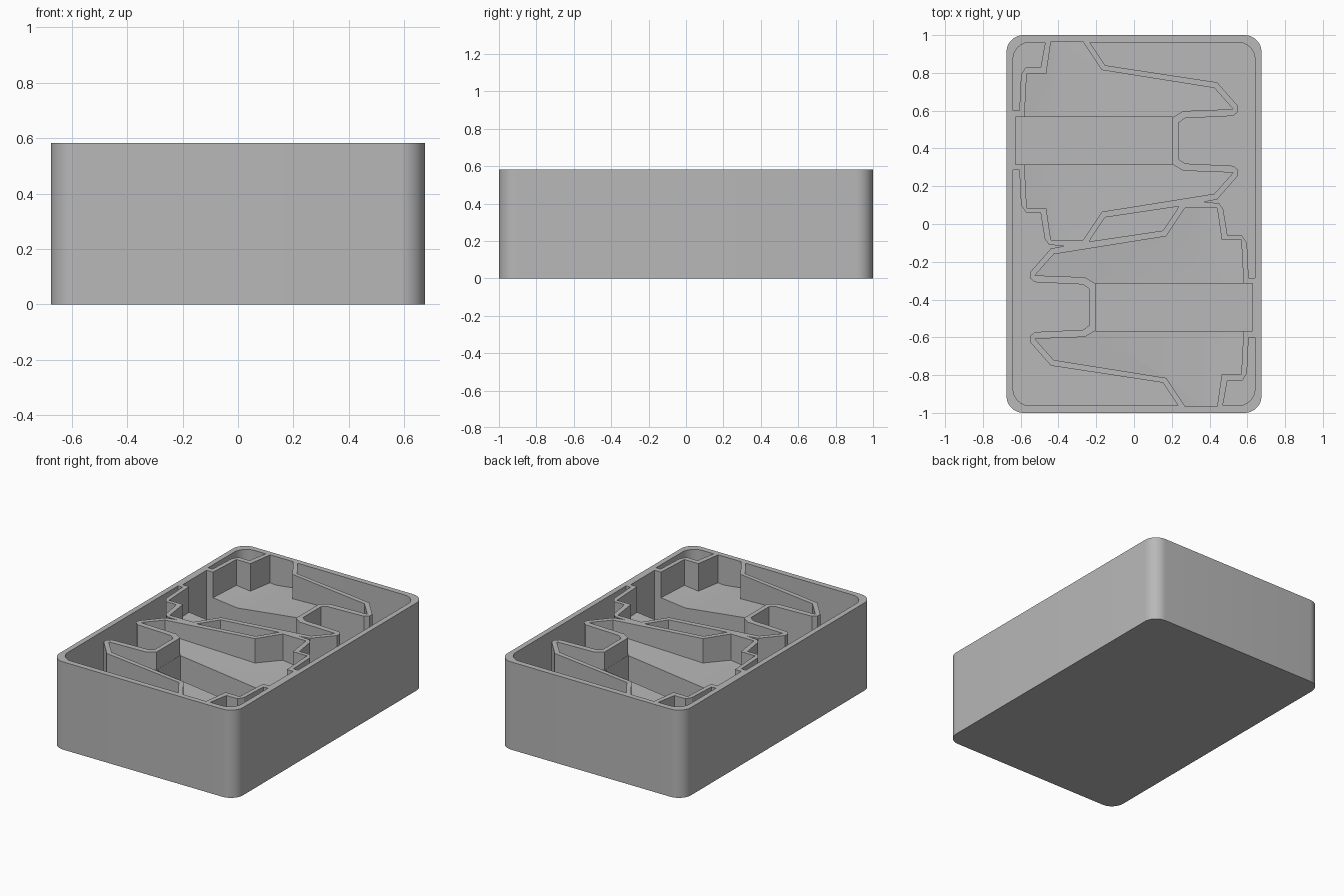
import bpy, bmesh, math

if "Cube" in bpy.data.objects:
    bpy.data.objects.remove(bpy.data.objects["Cube"])

HEIGHT, TOP = 0.583, 0.7
BASE = 0.04          # thickness under the deep pockets
MID = 0.44           # centre line of one craft-shaped recess
CREASE = -0.4        # where the recess floor is lowest

grey = bpy.data.materials.new("plain grey")
grey.use_nodes = True
colour = (0.48, 0.48, 0.48, 1)
grey.diffuse_color = colour
grey.node_tree.nodes["Principled BSDF"].inputs["Base Color"].default_value = colour


def corner(cx, cy, r, start, steps=12):
    """Quarter circle of points, counter-clockwise from an angle in degrees."""
    return [(cx + r * math.cos(math.radians(start + 90 * i / steps)),
             cy + r * math.sin(math.radians(start + 90 * i / steps)))
            for i in range(steps + 1)]


def prism(name, points, low, high, floor=None):
    """Upright solid from an outline; floor(x) may shape its underside."""
    bm = bmesh.new()
    face = bm.faces.new([bm.verts.new((x, y, low)) for x, y in points])
    extruded = bmesh.ops.extrude_face_region(bm, geom=[face])["geom"]
    for v in extruded:
        if isinstance(v, bmesh.types.BMVert):
            v.co.z = high
    if floor:
        bmesh.ops.bisect_plane(bm, geom=bm.verts[:] + bm.edges[:] + bm.faces[:],
                               plane_co=(CREASE, 0, 0), plane_no=(1, 0, 0))
        for v in bm.verts:
            if v.co.z < high - 0.01:
                v.co.z = floor(v.co.x)
    bmesh.ops.recalc_face_normals(bm, faces=bm.faces)
    mesh = bpy.data.meshes.new(name)
    bm.to_mesh(mesh)
    bm.free()
    mesh.materials.append(grey)
    obj = bpy.data.objects.new(name, mesh)
    bpy.context.collection.objects.link(obj)
    return obj


def recess_floor(x):
    return HEIGHT - 0.19 + (0.12 * (x - CREASE) if x > CREASE else 0.11 * (CREASE - x))


# Solid block with rounded upright corners
w, l, r = 0.675, 1.0, 0.09
block = (corner(w - r, l - r, r, 0) + corner(r - w, l - r, r, 90)
         + corner(r - w, r - l, r, 180) + corner(w - r, r - l, r, 270))
tray = prism("storage_tray", block, 0, HEIGHT)

# Craft-shaped recess, mirrored about its centre line
half = [(-0.58, 0.125), (-0.568, 0.354), (-0.465, 0.354), (-0.44, 0.525),
        (-0.27, 0.525), (-0.17, 0.375), (0.425, 0.28), (0.525, 0.168),
        (0.26, 0.158), (0.205, 0.125)]
recess = ([(x, MID + v) for x, v in half]
          + [(x, MID - v) for x, v in reversed(half)])

# Deep slot along the recess
slot = [(-0.627, MID - 0.1255), (0.204, MID - 0.1255),
        (0.204, MID + 0.1255), (-0.627, MID + 0.1255)]

# Small pocket in the corner behind the recess
corner_pocket = ([(-0.47, 0.962)] + corner(-0.55, 0.872, 0.09, 90)
                 + [(-0.64, 0.6), (-0.607, 0.6), (-0.598, 0.79),
                    (-0.575, 0.828), (-0.495, 0.828)])

# Large pocket that wraps round the nose of the opposite recess
nose = [(-0.44, 0.31), (-0.55, 0.185), (-0.552, 0.155), (-0.525, 0.132),
        (-0.27, 0.12), (-0.235, 0.095)]
side_pocket = ([(-0.64, 0.285), (-0.607, 0.285), (-0.598, 0.1), (-0.57, 0.06),
                (-0.495, 0.06), (-0.472, -0.08), (-0.45, -0.11), (-0.37, -0.117)]
               + [(x, v - MID) for x, v in nose]
               + [(x, -v - MID) for x, v in reversed(nose)]
               + [(0.153, -0.84), (0.235, -0.962)]
               + list(reversed(corner(-0.55, -0.872, 0.09, 180))))

# Thin sliver between the two recesses
sliver = [(-0.238, -0.093), (0.153, -0.035), (0.238, 0.093), (-0.153, 0.035)]

cutters = [prism("sliver_cutter", sliver, BASE, TOP)]
for turn in (0, math.pi):
    for name, outline, low, floor in (
            ("recess", recess, 0.3, recess_floor),
            ("slot", slot, BASE, None),
            ("corner_pocket", corner_pocket, BASE, None),
            ("side_pocket", side_pocket, BASE, None)):
        cutter = prism(name + "_cutter", outline, low, TOP, floor)
        cutter.rotation_euler.z = turn
        cutters.append(cutter)

# Carve every hollow, then discard the cutters
bpy.context.view_layer.update()
bpy.ops.object.select_all(action='DESELECT')
bpy.context.view_layer.objects.active = tray
tray.select_set(True)
for cutter in cutters:
    cutter.hide_render = True
    mod = tray.modifiers.new(cutter.name, 'BOOLEAN')
    mod.operation = 'DIFFERENCE'
    mod.solver = 'EXACT'
    mod.object = cutter
    bpy.ops.object.modifier_apply(modifier=mod.name)
for cutter in cutters:
    bpy.data.objects.remove(cutter)
bpy.ops.object.shade_smooth_by_angle(angle=math.radians(20))
